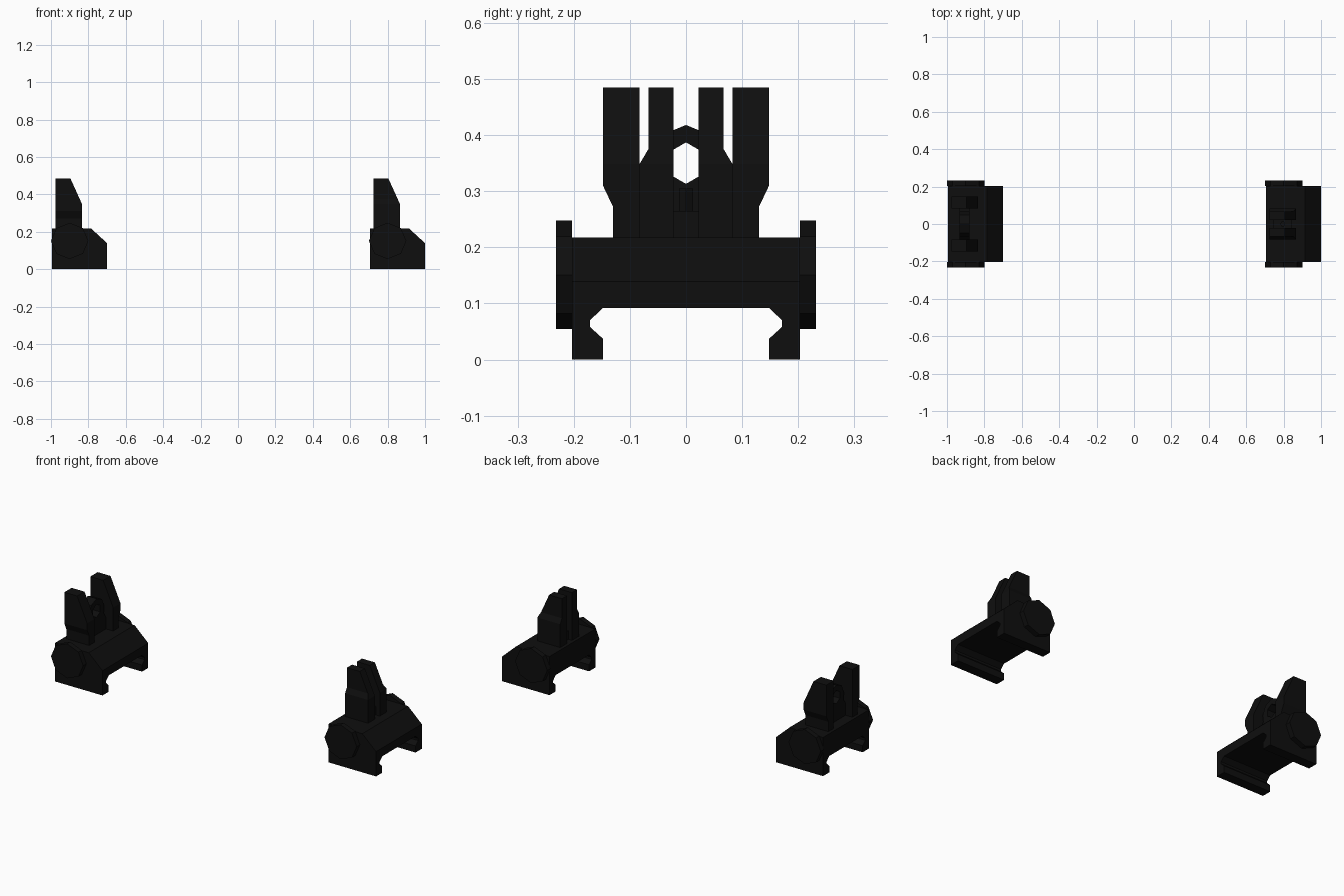
import bpy, bmesh, math
from mathutils import Vector

if "Cube" in bpy.data.objects:
    bpy.data.objects.remove(bpy.data.objects["Cube"], do_unlink=True)

black = bpy.data.materials.new("matte black")
black.use_nodes = True
colour = (0.0045, 0.0045, 0.0045, 1)
black.diffuse_color = colour
bsdf = black.node_tree.nodes["Principled BSDF"]
bsdf.inputs["Base Color"].default_value = colour
bsdf.inputs["Roughness"].default_value = 0.8


def prism(name, outlines, to_point, depth, slope=None):
    """Extrude 2D outlines along depth; slope trims above an (x, z)-(x, z) line."""
    bm = bmesh.new()
    for outline in outlines:
        face = bm.faces.new([bm.verts.new(to_point(*p)) for p in outline])
        moved = bmesh.ops.extrude_face_region(bm, geom=[face])["geom"]
        verts = [v for v in moved if isinstance(v, bmesh.types.BMVert)]
        bmesh.ops.translate(bm, vec=depth, verts=verts)
    bmesh.ops.recalc_face_normals(bm, faces=bm.faces)
    if slope:
        (xa, za), (xb, zb) = slope
        cut = bmesh.ops.bisect_plane(
            bm, geom=bm.verts[:] + bm.edges[:] + bm.faces[:], plane_co=(xa, 0, za),
            plane_no=Vector((za - zb, 0, xb - xa)).normalized(), clear_outer=True)
        edges = [e for e in cut["geom_cut"] if isinstance(e, bmesh.types.BMEdge)]
        bmesh.ops.holes_fill(bm, edges=edges)
        bmesh.ops.recalc_face_normals(bm, faces=bm.faces)
    mesh = bpy.data.meshes.new(name)
    bm.to_mesh(mesh)
    bm.free()
    mesh.materials.append(black)
    obj = bpy.data.objects.new(name, mesh)
    bpy.context.collection.objects.link(obj)
    return obj


def along_x(name, outlines, x0, x1, slope=None):
    return prism(name, outlines, lambda y, z: (x0, y, z), (x1 - x0, 0, 0), slope)


def flip(outline):
    return [(-y, z) for y, z in outline]


def base(prefix, x):
    # Rail clamp body with a sloped front edge
    half = [(0.148, 0.092), (0.171, 0.07), (0.171, 0.058), (0.148, 0.037),
            (0.148, 0), (0.203, 0), (0.203, 0.217)]
    body = half + flip(half)[::-1]
    along_x(prefix + "_clamp_body", [body], x, x + 0.294,
            ((x + 0.209, 0.217), (x + 0.294, 0.139)))
    # Eight-sided knobs on both ends
    ring = [(x + 0.094 + 0.1 * math.cos(i * math.pi / 4),
             0.151 + 0.097 * math.sin(i * math.pi / 4)) for i in range(8)]
    for side, y in (("right", -0.232), ("left", 0.203)):
        prism(f"{prefix}_{side}_knob", [ring], lambda a, b: (a, y, b), (0, 0.029, 0))


def ears(prefix, x, outline):
    # Pair of upright ears with a sloped upper edge
    slope = ((x + 0.098, 0.485), (x + 0.16, 0.348))
    for side, pts in (("left", outline), ("right", flip(outline))):
        along_x(f"{prefix}_{side}_ear", [pts], x + 0.018, x + 0.16, slope)


REAR_X, FRONT_X = -0.994, 0.706

# Rear sight: wide ears around an aperture plate
base("rear", REAR_X)
ears("rear", REAR_X, [(0.083, 0.21), (0.13, 0.21), (0.13, 0.272), (0.148, 0.31),
                      (0.148, 0.485), (0.083, 0.485)])
half_plate = [(0, 0.21), (0.085, 0.21), (0.085, 0.28), (0.063, 0.315), (0.068, 0.35),
              (0.048, 0.398), (0, 0.418), (0, 0.387), (0.032, 0.3685),
              (0.032, 0.3315), (0, 0.313)]
along_x("rear_aperture_plate", [half_plate, flip(half_plate)],
        REAR_X + 0.06, REAR_X + 0.115)

# Front sight: narrow ears around a short post
base("front", FRONT_X)
ears("front", FRONT_X, [(0.022, 0.21), (0.083, 0.21), (0.083, 0.348), (0.067, 0.375),
                        (0.067, 0.485), (0.022, 0.485)])
along_x("front_post_base", [[(-0.024, 0.21), (0.024, 0.21), (0.024, 0.265), (-0.024, 0.265)]],
        FRONT_X + 0.04, FRONT_X + 0.135)
post = [(FRONT_X + 0.089 + 0.014 * math.cos(i * math.pi / 3),
         0.014 * math.sin(i * math.pi / 3)) for i in range(6)]
prism("front_post", [post], lambda a, b: (a, b, 0.26), (0, 0, 0.045))
